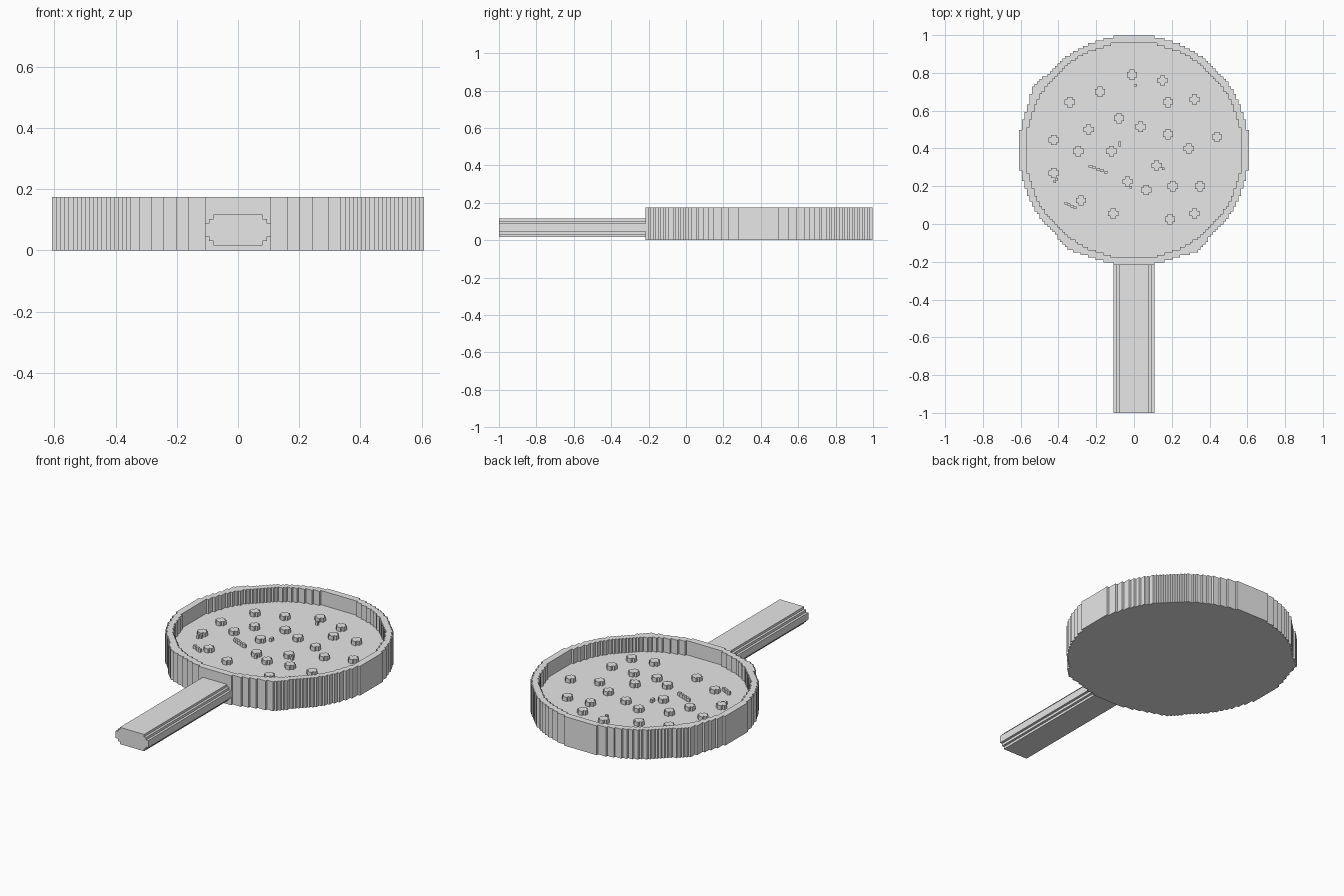
import bpy
import bmesh
from math import hypot, atan2, degrees

cube = bpy.data.objects.get("Cube")
if cube:
    bpy.data.objects.remove(cube)

CELL = 0.0135           # stair step of the blocky outlines
CENTRE_Y = 0.39
HEIGHT = 0.175
FLOOR = 0.09

grey = bpy.data.materials.new("plain grey")
grey.use_nodes = True
grey.diffuse_color = (0.8, 0.8, 0.8, 1)
grey.node_tree.nodes["Principled BSDF"].inputs["Base Color"].default_value = (0.8, 0.8, 0.8, 1)


def finish(name, bm):
    bmesh.ops.recalc_face_normals(bm, faces=bm.faces)
    mesh = bpy.data.meshes.new(name)
    bm.to_mesh(mesh)
    bm.free()
    mesh.materials.append(grey)
    obj = bpy.data.objects.new(name, mesh)
    bpy.context.collection.objects.link(obj)
    return obj


def radius_at(radius, angle, bulges):
    """Radius of the disc with shallow bulges at some angles."""
    for direction in bulges:
        offset = abs((angle - direction + 180) % 360 - 180)
        radius += 0.02 * max(0, 1 - offset / 9)
    return radius


def stepped_disc(radius, bulges=()):
    """Staircase outline of a disc, as an ordered list of points."""
    rows = round(radius / CELL)

    def half_width(row, side):
        y = (row + 0.5) * CELL
        fits = [i for i in range(1, rows + 4)
                if hypot((i - 0.5) * CELL, y)
                < radius_at(radius, degrees(atan2(y, side * i * CELL)), bulges)]
        return max(fits, default=4) * CELL

    outline = []
    for side in (1, -1):
        order = range(-rows, rows)
        points = []
        for row in order:
            x = side * half_width(row, side)
            if points and abs(points[-1][0] - x) < 1e-6:
                points.pop()
            else:
                points.append((x, CENTRE_Y + row * CELL))
            points.append((x, CENTRE_Y + (row + 1) * CELL))
        outline += points if side == 1 else points[::-1]
    return outline


def ring(bm, outline, z):
    return [bm.verts.new((x, y, z)) for x, y in outline]


def walls(bm, low, high):
    for i in range(len(low)):
        j = (i + 1) % len(low)
        bm.faces.new((low[i], low[j], high[j], high[i]))


def prism(bm, outline, z0, z1):
    low, high = ring(bm, outline, z0), ring(bm, outline, z1)
    walls(bm, low, high)
    bm.faces.new(low[::-1])
    bm.faces.new(high)


# Pan body: stepped outer wall, flat rim, recessed floor
bm = bmesh.new()
outer = stepped_disc(0.61, bulges=(148, 236, 303))
inner = stepped_disc(0.572)
base, outer_top = ring(bm, outer, 0), ring(bm, outer, HEIGHT)
floor, inner_top = ring(bm, inner, FLOOR), ring(bm, inner, HEIGHT)
walls(bm, base, outer_top)
walls(bm, floor, inner_top)
bm.faces.new(base[::-1])
bm.faces.new(floor)
rim_edges = [bm.edges.get((loop[i - 1], loop[i]))
             for loop in (outer_top, inner_top) for i in range(len(loop))]
bmesh.ops.triangle_fill(bm, use_beauty=True, use_dissolve=False, edges=rim_edges)
finish("pan_body", bm)

# Handle: stepped bar running forward
corner = [(0.108, 0.088), (0.094, 0.088), (0.094, 0.103), (0.08, 0.103), (0.08, 0.117)]
mid = 0.067
upper = corner + [(-x, z) for x, z in corner[::-1]]
section = upper + [(x, 2 * mid - z) for x, z in upper[::-1]]
bm = bmesh.new()
front = [bm.verts.new((x, -1, z)) for x, z in section]
back = [bm.verts.new((x, -0.2, z)) for x, z in section]
walls(bm, front, back)
bm.faces.new(front)
bm.faces.new(back[::-1])
finish("handle", bm)

# Plus-shaped studs on the floor
STUDS = [(-.01, .79), (.15, .76), (-.18, .7), (-.34, .645), (.18, .645), (.32, .66),
         (-.08, .56), (.035, .515), (-.24, .5), (.18, .475), (-.425, .445), (.44, .46),
         (-.295, .385), (-.12, .385), (.29, .4), (.12, .31), (-.425, .27), (-.035, .225),
         (.065, .18), (.205, .2), (.35, .2), (-.28, .125), (-.11, .055), (.19, .025), (.32, .055)]
QUARTER = [(2, 1), (1, 1), (1, 2)]
plus = []
for turn in range(4):
    plus += QUARTER
    QUARTER = [(-y, x) for x, y in QUARTER]
bm = bmesh.new()
for cx, cy in STUDS:
    shape = [(cx + x * CELL, cy + y * CELL) for x, y in plus]
    prism(bm, shape, FLOOR - 0.002, FLOOR + 0.025)
finish("floor_studs", bm)

# Small crumbs: short diagonal rows of blocks (start, step, count)
CRUMBS = [((-.23, .305), (.02, -.008), 5), ((-.36, .11), (.016, -.008), 4),
          ((-.42, .225), (.012, .012), 2), ((-.075, .43), (0, -.012), 2),
          ((.01, .735), (0, 0), 1), ((.155, .292), (0, 0), 1), ((-.018, .195), (0, 0), 1)]
bm = bmesh.new()
for (x, y), (dx, dy), count in CRUMBS:
    for i in range(count):
        cx, cy = x + i * dx, y + i * dy
        w, h = max(dx, CELL) / 2, CELL / 2
        prism(bm, [(cx + w, cy + h), (cx - w, cy + h), (cx - w, cy - h), (cx + w, cy - h)],
              FLOOR - 0.002, FLOOR + 0.02)
finish("floor_crumbs", bm)
